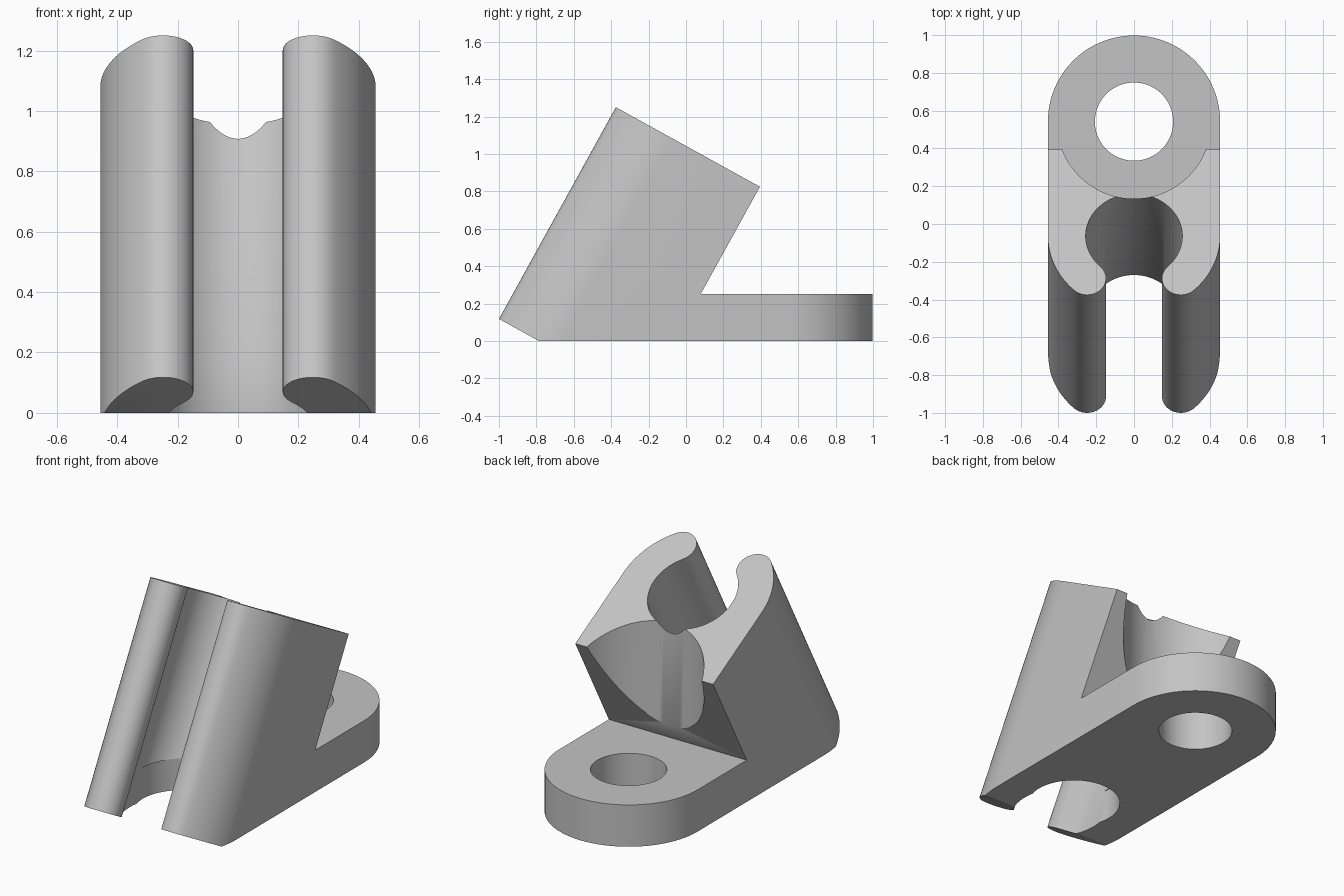
import bpy
import bmesh
from math import sin, cos, pi, asin, radians
from mathutils import Vector

if "Cube" in bpy.data.objects:
    bpy.data.objects.remove(bpy.data.objects["Cube"])

grey = bpy.data.materials.new("light grey")
grey.use_nodes = True
grey.diffuse_color = (0.55, 0.55, 0.55, 1)
grey.node_tree.nodes["Principled BSDF"].inputs["Base Color"].default_value = (0.55, 0.55, 0.55, 1)

HALF = 0.456       # half width, also the outer clip radius
BORE = 0.256       # clip bore radius
EYE_Y = 0.542      # screw eye centre
PLATE = 0.25       # base plate thickness


def prism(name, points, sweep):
    """Solid made by sweeping a closed 3D outline along a vector."""
    bm = bmesh.new()
    face = bm.faces.new([bm.verts.new(p) for p in points])
    res = bmesh.ops.extrude_face_region(bm, geom=[face], use_keep_orig=True)
    bmesh.ops.translate(bm, vec=sweep, verts=[v for v in res["geom"] if isinstance(v, bmesh.types.BMVert)])
    bmesh.ops.recalc_face_normals(bm, faces=bm.faces)
    mesh = bpy.data.meshes.new(name)
    bm.to_mesh(mesh)
    bm.free()
    mesh.materials.append(grey)
    obj = bpy.data.objects.new(name, mesh)
    bpy.context.collection.objects.link(obj)
    return obj


def cylinder(name, y, radius, z0, z1, n=96):
    ring = [(radius * cos(2 * pi * i / n), y + radius * sin(2 * pi * i / n), z0) for i in range(n)]
    return prism(name, ring, Vector((0, 0, z1 - z0)))


def combine(target, tool, operation):
    """Apply a boolean and discard the tool."""
    bpy.context.view_layer.objects.active = target
    mod = target.modifiers.new(operation, "BOOLEAN")
    mod.operation = operation
    mod.solver = "EXACT"
    mod.object = tool
    bpy.ops.object.modifier_apply(modifier=mod.name)
    bpy.data.objects.remove(tool)


def arc(cx, cu, r, a, b, n):
    return [(cx + r * sin(a + (b - a) * i / n), cu - r * cos(a + (b - a) * i / n)) for i in range(n + 1)]


# Clip cross-section: straight back block, round jaws, rounded lips, bore
mid, lip = (HALF + BORE) / 2, (HALF - BORE) / 2
a = asin(0.248 / mid)
centre = mid * cos(a) + lip
half = [(HALF, 0.88)]
half += arc(0, centre, HALF, pi / 2, a, 16)
half += arc(mid * sin(a), centre - mid * cos(a), lip, a, a - pi, 20)[1:]
half += arc(0, centre, BORE, a, pi, 32)[1:]
outline = half + [(-x, u) for x, u in reversed(half[:-1])]

# Leaning clip, swept along its tilted axis
tilt = radians(28.9)
across = Vector((0, cos(tilt), -sin(tilt)))
along = Vector((0, sin(tilt), cos(tilt)))
origin = Vector((0, -1, 0.118))
section = [origin + across * u + Vector((x, 0, 0)) for x, u in outline]
body = prism("angled_clip_bracket", section, along * 1.293)

# Trim flat at the ground
ground = [(-2, -2, -2), (2, -2, -2), (2, 2, -2), (-2, 2, -2)]
combine(body, prism("ground_cutter", ground, Vector((0, 0, 2))), "DIFFERENCE")

# Screw head clearance behind the clip, and upright relief at the bore foot
combine(body, cylinder("screw_clearance", EYE_Y, 0.408, PLATE, 2), "DIFFERENCE")
combine(body, cylinder("bore_relief", -0.53, 0.26, -0.1, 0.19), "DIFFERENCE")

# Base plate with a rounded end and a screw hole
n = 40
end = [(HALF * cos(pi * i / n), EYE_Y + HALF * sin(pi * i / n), 0) for i in range(n + 1)]
plate = prism("base_plate", end + [(-HALF, -0.15, 0), (HALF, -0.15, 0)], Vector((0, 0, PLATE)))
combine(plate, cylinder("screw_hole", EYE_Y, 0.207, -0.1, 0.5), "DIFFERENCE")
combine(body, plate, "UNION")

bpy.ops.object.select_all(action="DESELECT")
body.select_set(True)
bpy.context.view_layer.objects.active = body
bpy.ops.object.shade_smooth_by_angle(angle=radians(30))
